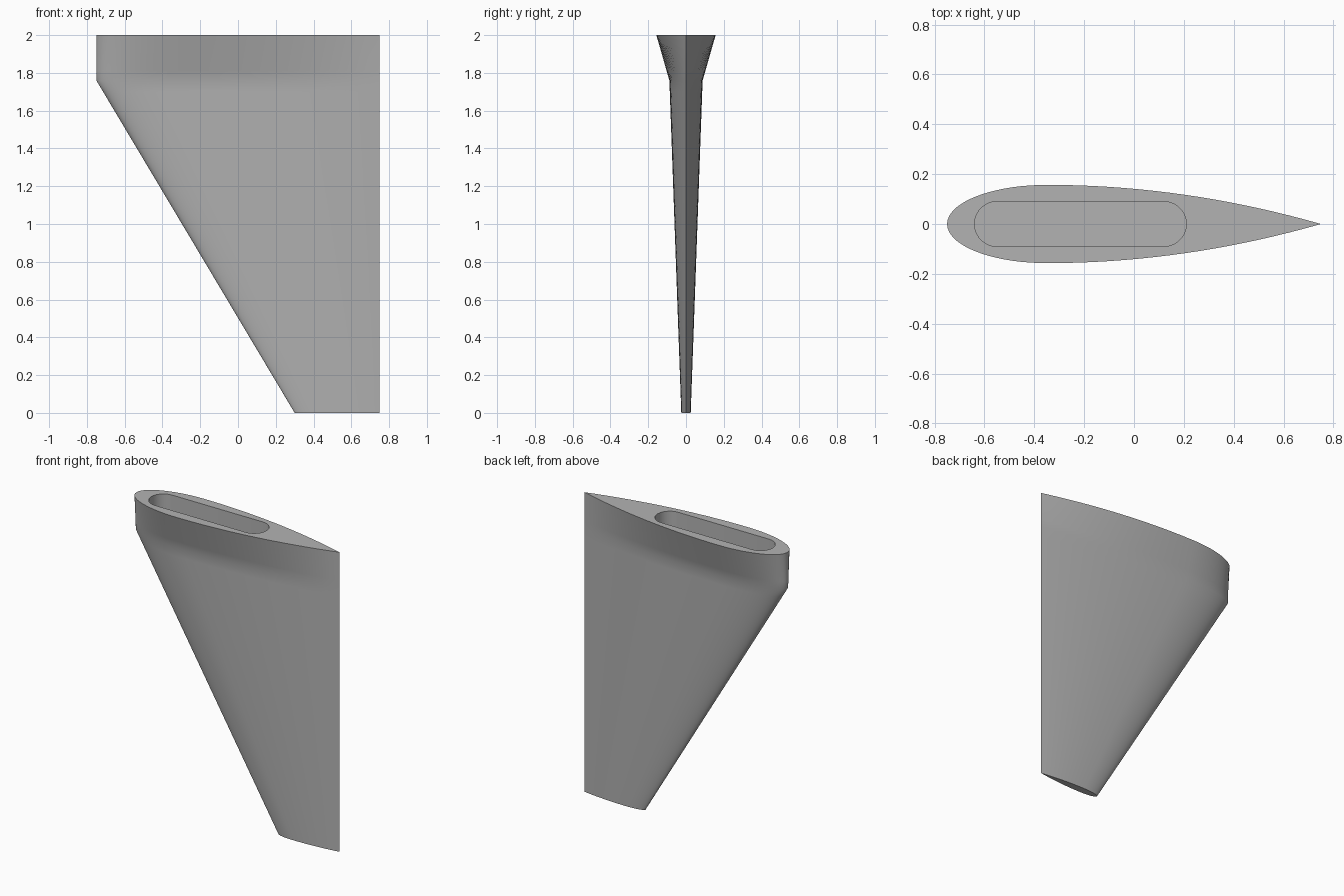
import bpy, bmesh, math

old = bpy.data.objects.get("Cube")
if old:
    bpy.data.objects.remove(old)

grey = bpy.data.materials.new("light_grey")
grey.use_nodes = True
grey.diffuse_color = (0.45, 0.45, 0.45, 1)
grey.node_tree.nodes["Principled BSDF"].inputs["Base Color"].default_value = (0.45, 0.45, 0.45, 1)

TAIL = 0.75
STEPS = 18


def foil_side():
    """One side of a unit-chord foil, nose to tail: (distance, relative half thickness)."""
    crest = 0.267
    nose = [(crest * (1 - math.cos(a)), math.sin(a))
            for a in (math.pi / 2 * i / STEPS for i in range(STEPS))]
    rear = [(crest + (1 - crest) * i / STEPS, 1 - (i / STEPS) ** 2) for i in range(STEPS + 1)]
    return nose + rear


def section(bm, z, lead, half):
    side = foil_side()
    outline = side + [(d, -t) for d, t in side[-2:0:-1]]
    return [bm.verts.new((lead + d * (TAIL - lead), -t * half, z)) for d, t in outline]


def slot_ring(bm, z, left=-0.64, right=0.21, r=0.09, n=14):
    ring = []
    for centre, start in ((right - r, -math.pi / 2), (left + r, math.pi / 2)):
        for i in range(n + 1):
            a = start + math.pi * i / n
            ring.append(bm.verts.new((centre + r * math.cos(a), r * math.sin(a), z)))
    return ring


def skin(bm, a, b):
    for i in range(len(a)):
        j = (i + 1) % len(a)
        bm.faces.new((a[i], a[j], b[j], b[i]))


def ring_edges(bm, ring):
    return [bm.edges.get((ring[i - 1], ring[i])) for i in range(len(ring))]


def blend(z, z0, z1, a, b):
    return a + (b - a) * (z - z0) / (z1 - z0)


bm = bmesh.new()

# Tapered blade with a flared root, extra rings keep the flare crisp
KNEE = 1.76
rings = []
for z in (0, 0.6, 1.2, 1.7, KNEE, 1.81, 2):
    if z <= KNEE:
        rings.append(section(bm, z, blend(z, 0, KNEE, 0.3, -0.75), blend(z, 0, KNEE, 0.025, 0.088)))
    else:
        rings.append(section(bm, z, -0.75, blend(z, KNEE, 2, 0.088, 0.157)))
for a, b in zip(rings, rings[1:]):
    skin(bm, a, b)
bm.faces.new(rings[0])

# Rounded mounting slot sunk into the root
rim, floor = slot_ring(bm, 2), slot_ring(bm, 1.87)
skin(bm, rim, floor)
bm.faces.new(floor)

# Flat root face around the slot
bmesh.ops.triangle_fill(bm, edges=ring_edges(bm, rings[-1]) + ring_edges(bm, rim),
                        use_beauty=True, normal=(0, 0, 1))
bmesh.ops.recalc_face_normals(bm, faces=bm.faces)

mesh = bpy.data.meshes.new("fin")
bm.to_mesh(mesh)
bm.free()
mesh.materials.append(grey)
fin = bpy.data.objects.new("fin", mesh)
bpy.context.collection.objects.link(fin)
bpy.context.view_layer.objects.active = fin
fin.select_set(True)
bpy.ops.object.shade_smooth_by_angle(angle=math.radians(30))
